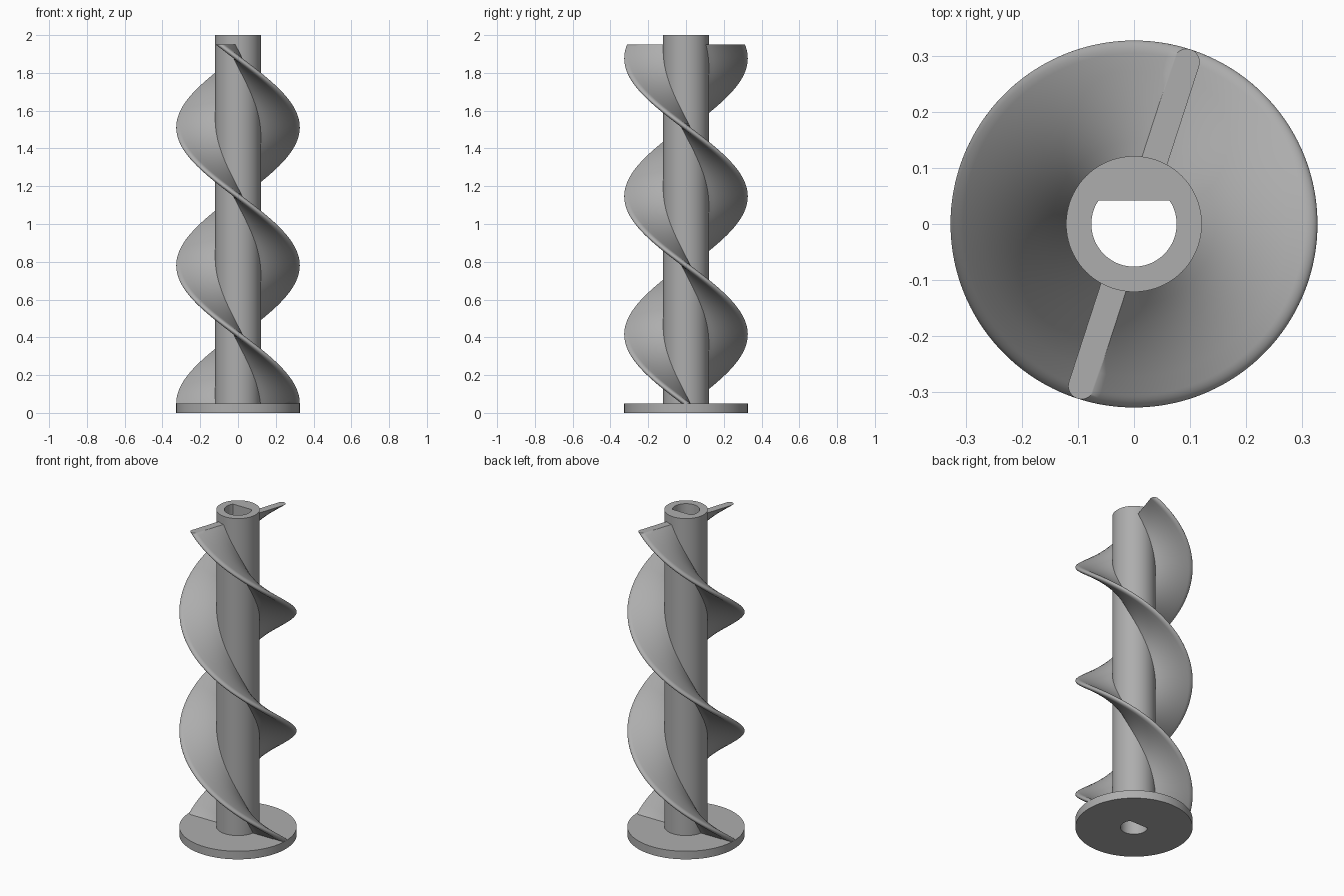
import bpy, bmesh, math

cube = bpy.data.objects.get("Cube")
if cube:
    bpy.data.objects.remove(cube, do_unlink=True)

HEIGHT = 2.0
DISC_R, DISC_H = 0.327, 0.05
SHAFT_R = 0.121
BORE_R, BORE_FLAT = 0.076, 0.042
BLADE_TOP, BLADE_HALF = 1.95, 0.0235
TURNS = 1.3
SIDES = 96

grey = bpy.data.materials.new("plain grey")
grey.use_nodes = True
colour = (0.42, 0.42, 0.42, 1)
grey.diffuse_color = colour
grey.node_tree.nodes["Principled BSDF"].inputs["Base Color"].default_value = colour


def finish(name, bm):
    bmesh.ops.recalc_face_normals(bm, faces=bm.faces)
    mesh = bpy.data.meshes.new(name)
    bm.to_mesh(mesh)
    bm.free()
    mesh.materials.append(grey)
    obj = bpy.data.objects.new(name, mesh)
    bpy.context.collection.objects.link(obj)
    bpy.ops.object.select_all(action="DESELECT")
    obj.select_set(True)
    bpy.context.view_layer.objects.active = obj
    bpy.ops.object.shade_smooth_by_angle(angle=math.radians(40))
    return obj


def bridge(bm, a, b):
    for i in range(len(a)):
        j = (i + 1) % len(a)
        bm.faces.new((a[i], a[j], b[j], b[i]))


def bore_radius(t):
    # D-shaped hole: a circle cut by a flat on its +y side
    s = math.sin(t)
    return min(BORE_R, BORE_FLAT / s) if s > 0 else BORE_R


def bored_cylinder(name, radius, z0, z1):
    bm = bmesh.new()
    rings = []
    for rad, z in ((lambda t: radius, z0), (lambda t: radius, z1),
                   (bore_radius, z1), (bore_radius, z0)):
        angles = [math.tau * i / SIDES for i in range(SIDES)]
        rings.append([bm.verts.new((rad(t) * math.cos(t), rad(t) * math.sin(t), z))
                      for t in angles])
    for k in range(4):
        bridge(bm, rings[k], rings[(k + 1) % 4])
    return finish(name, bm)


def screw_blade(name, start, steps=180, spans=6, arc=18):
    # Horizontal section: a bar with a rounded outer end
    inner, outer = SHAFT_R - 0.01, DISC_R - BLADE_HALF
    xs = [inner + (outer - inner) * i / spans for i in range(spans)]
    section = [(x, -BLADE_HALF) for x in xs]
    for i in range(arc + 1):
        a = math.pi * (i / arc - 0.5)
        section.append((outer + BLADE_HALF * math.cos(a), BLADE_HALF * math.sin(a)))
    section += [(x, BLADE_HALF) for x in reversed(xs)]

    # Sweep the section upwards while it turns
    bm = bmesh.new()
    rings = []
    for k in range(steps + 1):
        f = k / steps
        t = start - math.tau * TURNS * f
        c, s = math.cos(t), math.sin(t)
        z = DISC_H + (BLADE_TOP - DISC_H) * f
        rings.append([bm.verts.new((x * c - y * s, x * s + y * c, z)) for x, y in section])
    for low, high in zip(rings, rings[1:]):
        bridge(bm, low, high)
    bm.faces.new(rings[0])
    bm.faces.new(rings[-1])
    return finish(name, bm)


# Base and hollow shaft
bored_cylinder("base_disc", DISC_R, 0, DISC_H)
bored_cylinder("shaft", SHAFT_R, DISC_H, HEIGHT)

# Two opposite screw blades
screw_blade("left_screw_blade", 0)
screw_blade("right_screw_blade", math.pi)
